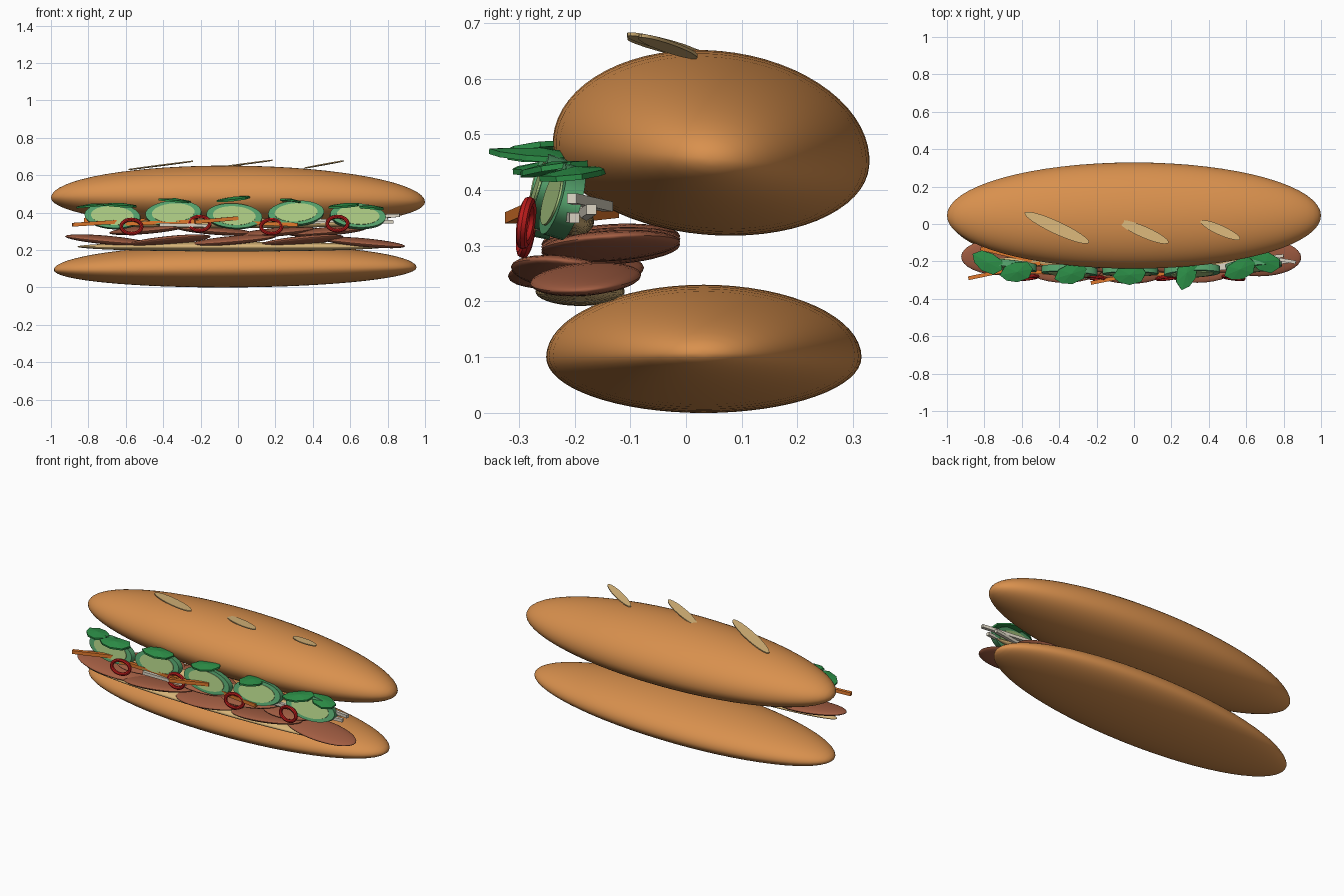
import bpy, bmesh, math
from mathutils import Matrix, Vector

if "Cube" in bpy.data.objects:
    bpy.data.objects.remove(bpy.data.objects["Cube"])


def material(name, rgb):
    m = bpy.data.materials.new(name)
    m.diffuse_color = (*rgb, 1)
    m.use_nodes = True
    m.node_tree.nodes["Principled BSDF"].inputs["Base Color"].default_value = m.diffuse_color
    return m


CRUST = material("crust", (0.69, 0.28, 0.075))
CREAM = material("cream", (0.68, 0.46, 0.19))
MEAT = material("cured_meat", (0.36, 0.11, 0.055))
SKIN = material("cucumber_rim", (0.09, 0.36, 0.15))
FLESH = material("cucumber_flesh", (0.40, 0.58, 0.22))
LEAF = material("herb_green", (0.026, 0.28, 0.065))
CHILI = material("chili_red", (0.52, 0.012, 0.012))
CARROT = material("carrot_orange", (0.75, 0.19, 0.025))
RADISH = material("radish_white", (0.72, 0.67, 0.56))


def finish(bm, name, mat, loc=(0, 0, 0), rot=(0, 0, 0), smooth=True):
    bmesh.ops.recalc_face_normals(bm, faces=bm.faces)
    me = bpy.data.meshes.new(name)
    bm.to_mesh(me)
    bm.free()
    me.materials.append(mat)
    ob = bpy.data.objects.new(name, me)
    bpy.context.collection.objects.link(ob)
    ob.location, ob.rotation_euler = loc, rot
    if smooth:
        bpy.context.view_layer.objects.active = ob
        ob.select_set(True)
        bpy.ops.object.shade_smooth_by_angle(angle=math.radians(40))
        ob.select_set(False)
    return ob


def ellipsoid(name, mat, loc, radii, rot=(0, 0, 0), low=None, seg=48):
    """Ellipsoid with poles along x; low gives a different lower height."""
    bm = bmesh.new()
    bmesh.ops.create_uvsphere(bm, u_segments=seg, v_segments=seg // 2, radius=1,
                              matrix=Matrix.Rotation(math.pi / 2, 4, 'Y'))
    for v in bm.verts:
        h = low if low and v.co.z < 0 else radii[2]
        v.co = (v.co.x * radii[0], v.co.y * radii[1], v.co.z * h)
    return finish(bm, name, mat, loc, rot)


def disc(name, mat, loc, rx, rz, depth, rot):
    """Oval slice facing the front."""
    bm = bmesh.new()
    bmesh.ops.create_cone(bm, cap_ends=True, segments=32, radius1=1, radius2=1, depth=depth,
                          matrix=Matrix.Rotation(math.pi / 2, 4, 'X'))
    bmesh.ops.scale(bm, vec=(rx, 1, rz), verts=bm.verts)
    return finish(bm, name, mat, loc, rot)


def stick(name, mat, a, b, w=0.02):
    """Square julienne strip from a to b."""
    a, b = Vector(a), Vector(b)
    bm = bmesh.new()
    bmesh.ops.create_cube(bm, size=1)
    bmesh.ops.scale(bm, vec=(w, w, (b - a).length), verts=bm.verts)
    ob = finish(bm, name, mat, (a + b) / 2, smooth=False)
    ob.rotation_euler = (b - a).to_track_quat('Z', 'Y').to_euler()


# Bread halves
ellipsoid("top_bun", CRUST, (0, 0.045, 0.468), (1.0, 0.285, 0.182), (-0.09, 0.012, 0), low=0.148, seg=64)
ellipsoid("bottom_bun", CRUST, (-0.015, 0.032, 0.1), (0.97, 0.283, 0.13), (0, -0.007, 0), low=0.1, seg=64)

# Pale score marks standing slightly proud of the crust
for a, b, w in [((-0.585, 0.06, 0.63), (-0.24, -0.1, 0.675), 0.034),
                ((-0.08, 0.015, 0.645), (0.185, -0.1, 0.68), 0.03),
                ((0.355, 0.015, 0.638), (0.567, -0.08, 0.677), 0.026)]:
    a, b = Vector(a), Vector(b)
    along = (b - a) / 2
    side = along.cross(Vector((0, 0, 1))).normalized() * w
    up = Vector((0, 0, 0.003))
    bm = bmesh.new()
    rings = []
    for s in (-1, 1):
        rings.append([bm.verts.new((a + b) / 2 + along * math.cos(t) + side * math.sin(t) + up * s)
                      for t in (i * math.tau / 24 for i in range(24))])
        bm.faces.new(rings[-1])
    for i in range(24):
        j = (i + 1) % 24
        bm.faces.new((rings[0][i], rings[0][j], rings[1][j], rings[1][i]))
    finish(bm, "score_mark", CREAM)

# Creamy spreads
ellipsoid("lower_spread", CREAM, (-0.03, -0.19, 0.218), (0.83, 0.08, 0.026))
ellipsoid("upper_spread", CREAM, (-0.03, -0.2, 0.343), (0.8, 0.035, 0.026))

# Overlapping meat slices: a lower shingled row and an upper row
for i, (x, y, z, tilt) in enumerate([(-0.70, -0.175, 0.253, 0.09), (-0.37, -0.215, 0.25, -0.1),
                                     (-0.02, -0.22, 0.253, -0.09), (0.34, -0.215, 0.25, -0.1),
                                     (0.67, -0.18, 0.24, 0.09)]):
    ellipsoid("lower_meat_slice", MEAT, (x, y, z), (0.225, 0.1, 0.022), (-0.12 if i % 2 else 0.08, tilt, 0), seg=32)
for x, z, tilt in [(-0.48, 0.31, -0.09), (-0.13, 0.305, 0.08), (0.2, 0.295, -0.09), (0.48, 0.3, -0.08)]:
    ellipsoid("upper_meat_slice", MEAT, (x, -0.135, z), (0.21, 0.125, 0.022), (0.06, tilt, 0), seg=32)

# Cucumber slices with pale centres
for i, x in enumerate([-0.67, -0.345, -0.02, 0.31, 0.64]):
    y = -0.25 if abs(x) < 0.5 else -0.222
    z = 0.38 if i in (0, 2, 4) else 0.395
    rot = (-0.3 if x > 0 else -0.2, 0.06 * (-1) ** i, x * 0.15)
    disc("cucumber_rim", SKIN, (x, y, z), 0.15, 0.067, 0.036, rot)
    disc("cucumber_flesh", FLESH, (x, y, z), 0.115, 0.051, 0.044, rot)

# Chili rings
for i, x in enumerate([-0.57, -0.205, 0.178, 0.532]):
    bm = bmesh.new()
    n, k = 28, 8
    grid = []
    for u in (j * math.tau / n for j in range(n)):
        grid.append([bm.verts.new(((0.055 + 0.010 * math.cos(t)) * math.cos(u), 0.010 * math.sin(t),
                                   (0.038 + 0.010 * math.cos(t)) * math.sin(u)))
                     for t in (m * math.tau / k for m in range(k))])
    for j in range(n):
        for m in range(k):
            bm.faces.new((grid[j][m], grid[(j + 1) % n][m],
                          grid[(j + 1) % n][(m + 1) % k], grid[j][(m + 1) % k]))
    finish(bm, "chili_ring", CHILI, (x, -0.287, 0.325 if i % 2 == 0 else 0.341), (-0.15, 0, 0.12 * (-1) ** i))

# Herb leaves: faceted, slightly domed
OUTLINE = [(-0.095, 0), (-0.06, 0.04), (0.0, 0.052), (0.065, 0.042),
           (0.085, 0.0), (0.055, -0.045), (-0.01, -0.055), (-0.065, -0.035)]
for x, y, z, pitch, roll, yaw in [(-0.78, -0.205, 0.435, 0.05, -0.08, -0.5), (-0.625, -0.255, 0.438, 0.1, 0.05, 0.2),
                                  (-0.335, -0.265, 0.463, 0.08, 0.08, 0.3), (-0.02, -0.27, 0.472, 0.1, -0.12, 0.1),
                                  (0.28, -0.262, 0.462, 0.1, 0.08, 1.3), (0.57, -0.24, 0.437, 0.1, -0.1, 0.4),
                                  (0.70, -0.2, 0.428, 0.05, 0.1, -0.4)]:
    bm = bmesh.new()
    rim = [[bm.verts.new((px, py, h)) for px, py in OUTLINE] for h in (-0.005, 0.005)]
    for ring, h in zip(rim, (-0.001, 0.014)):
        mid = bm.verts.new((0, 0, h))
        for i in range(8):
            bm.faces.new((ring[i], ring[(i + 1) % 8], mid))
    for i in range(8):
        j = (i + 1) % 8
        bm.faces.new((rim[0][i], rim[0][j], rim[1][j], rim[1][i]))
    finish(bm, "herb_leaf", LEAF, (x, y, z), (pitch, roll, yaw), smooth=False)

# Pickled carrot strips
for a, b in [((-0.885, -0.29, 0.335), (-0.5, -0.21, 0.36)), ((-0.82, -0.13, 0.36), (-0.45, -0.22, 0.35)),
             ((-0.60, -0.25, 0.34), (-0.15, -0.285, 0.355)), ((-0.23, -0.315, 0.35), (0.0, -0.27, 0.37)),
             ((0.05, -0.26, 0.345), (0.32, -0.285, 0.335))]:
    stick("carrot_strip", CARROT, a, b)

# Pickled radish strips
for a, b in [((0.25, -0.265, 0.335), (0.65, -0.185, 0.37)), ((0.35, -0.25, 0.36), (0.83, -0.2, 0.35)),
             ((0.5, -0.14, 0.37), (0.865, -0.205, 0.385)), ((0.45, -0.2, 0.345), (0.8, -0.17, 0.365)),
             ((-0.42, -0.29, 0.335), (-0.15, -0.28, 0.33))]:
    stick("radish_strip", RADISH, a, b, 0.018)
